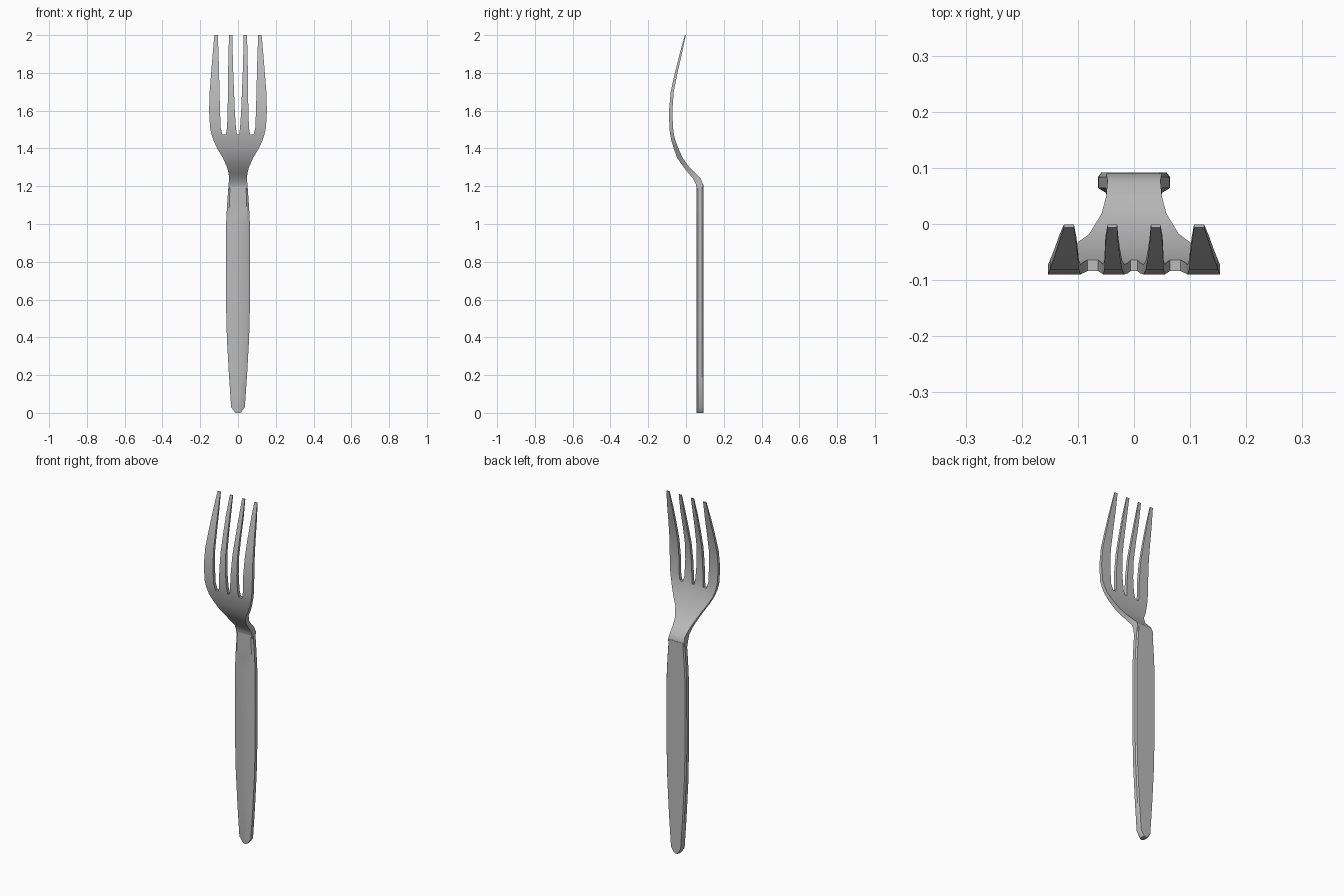
import bpy, bmesh

cube = bpy.data.objects.get("Cube")
if cube:
    bpy.data.objects.remove(cube)

metal = bpy.data.materials.new("brushed grey metal")
metal.use_nodes = True
colour = (0.5, 0.5, 0.5, 1)
metal.diffuse_color = colour
metal.node_tree.nodes["Principled BSDF"].inputs["Base Color"].default_value = colour


def finish(bm, name):
    """Turn a bmesh into a smooth-shaded object with sharp edges kept."""
    bmesh.ops.recalc_face_normals(bm, faces=bm.faces)
    mesh = bpy.data.meshes.new(name)
    bm.to_mesh(mesh)
    bm.free()
    mesh.materials.append(metal)
    obj = bpy.data.objects.new(name, mesh)
    bpy.context.collection.objects.link(obj)
    bpy.ops.object.select_all(action='DESELECT')
    obj.select_set(True)
    bpy.context.view_layer.objects.active = obj
    bpy.ops.object.shade_smooth_by_angle(angle=0.6)
    return obj


# Handle: chamfered bar, (height, half width, half width of the front facet)
handle_rows = [(0, .014, .003), (.03, .036, .005), (.2, .048, .030),
               (.4, .059, .043), (.6, .064, .049), (1.0, .063, .049),
               (1.1, .058, .046), (1.21, .050, .042)]
bm = bmesh.new()
rings = []
for z, w, f in handle_rows:
    half = [(f, .055), (w, .064), (w, .084), (w - .006, .092)]
    section = half + [(-x, y) for x, y in reversed(half)]
    rings.append([bm.verts.new((x, y, z)) for x, y in section])
for low, high in zip(rings, rings[1:]):
    for i in range(len(low)):
        j = (i + 1) % len(low)
        bm.faces.new((low[i], low[j], high[j], high[i]))
bm.faces.new(rings[0])
bm.faces.new(rings[-1])
finish(bm, "handle")

# Neck and bowl: (height, front y, back y, half width)
neck_rows = [(1.18, .058, .088, .049), (1.21, .053, .090, .050),
             (1.24, .038, .078, .047), (1.27, .012, .048, .050),
             (1.30, -.012, .018, .058), (1.35, -.047, -.018, .080),
             (1.40, -.065, -.040, .110), (1.44, -.077, -.056, .129)]
# Tines: (height, front y, back y, edges of the inner and the outer tine)
tine_rows = [(1.475, -.084, -.064, (.006, .064, .083, .140)),
             (1.51, -.088, -.069, (.011, .058, .092, .148)),
             (1.60, -.090, -.072, (.017, .055, .095, .153)),
             (1.70, -.081, -.065, (.021, .053, .098, .150)),
             (1.80, -.059, -.045, (.025, .052, .100, .142)),
             (1.90, -.034, -.022, (.028, .051, .103, .134)),
             (2.00, -.006, -.001, (.030, .047, .107, .125))]
base_edges = tine_rows[0][3]
rows = [(z, f, b, [e * w / base_edges[-1] for e in base_edges])
        for z, f, b, w in neck_rows] + tine_rows

bm = bmesh.new()
fronts, backs = [], []
for z, front, back, edges in rows:
    xs = [-e for e in reversed(edges)] + list(edges)
    fronts.append([bm.verts.new((x, front, z)) for x in xs])
    backs.append([bm.verts.new((x, back, z)) for x in xs])


def wall(a, b):
    """Close the thickness between two grid positions."""
    bm.faces.new((fronts[a[0]][a[1]], fronts[b[0]][b[1]],
                  backs[b[0]][b[1]], backs[a[0]][a[1]]))


last_row, last_col = len(rows) - 1, 7
split = len(neck_rows)
for r in range(last_row):
    for c in range(last_col):
        if r >= split and c % 2:
            continue  # gap between tines
        for grid in (fronts, backs):
            bm.faces.new((grid[r][c], grid[r][c + 1],
                          grid[r + 1][c + 1], grid[r + 1][c]))
    # Side walls of the bowl, then of every tine
    for c in range(last_col + 1) if r >= split else (0, last_col):
        wall((r, c), (r + 1, c))
for c in range(last_col):
    wall((split, c), (split, c + 1)) if c % 2 else wall((last_row, c), (last_row, c + 1))
    wall((0, c), (0, c + 1))
finish(bm, "neck_and_tines")
